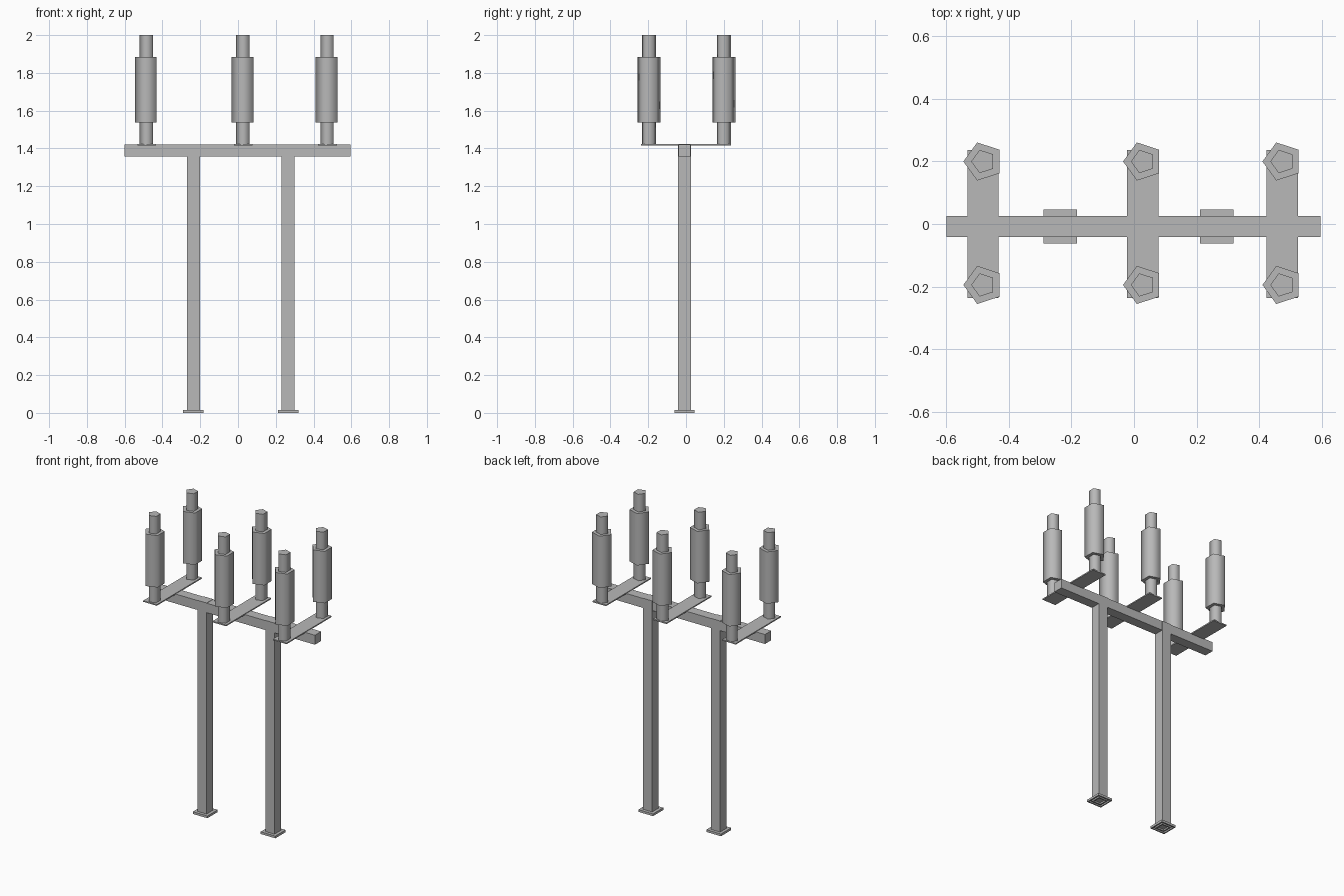
import bpy
import bmesh
from math import pi, radians
from mathutils import Matrix, Vector

cube = bpy.data.objects.get("Cube")
if cube:
    bpy.data.objects.remove(cube, do_unlink=True)

# One galvanised grey for the whole structure
grey = bpy.data.materials.new("galvanised grey")
grey.use_nodes = True
COLOUR = (0.48, 0.48, 0.48, 1)
grey.diffuse_color = COLOUR
bsdf = next(n for n in grey.node_tree.nodes if n.type == 'BSDF_PRINCIPLED')
bsdf.inputs["Base Color"].default_value = COLOUR


def finish(name, bm):
    mesh = bpy.data.meshes.new(name)
    bm.normal_update()
    bm.to_mesh(mesh)
    bm.free()
    mesh.materials.append(grey)
    obj = bpy.data.objects.new(name, mesh)
    bpy.context.collection.objects.link(obj)
    return obj


def box(name, low, high, rim=0, recess=0):
    """Box between two corners; a rim leaves a hollow underside."""
    low, high = Vector(low), Vector(high)
    bm = bmesh.new()
    bmesh.ops.create_cube(bm, size=1)
    bmesh.ops.scale(bm, vec=high - low, verts=bm.verts)
    bmesh.ops.translate(bm, vec=(low + high) / 2, verts=bm.verts)
    if rim:
        bm.normal_update()
        bottom = min(bm.faces, key=lambda f: f.calc_center_median().z)
        bmesh.ops.inset_region(bm, faces=[bottom], thickness=rim)
        hole = bmesh.ops.extrude_discrete_faces(bm, faces=[bottom])["faces"][0]
        bmesh.ops.translate(bm, vec=(0, 0, recess), verts=hole.verts)
    return finish(name, bm)


def pentagon(name, x, y, radius, bottom, top):
    """Five-sided prism with one corner towards -x."""
    bm = bmesh.new()
    bmesh.ops.create_cone(bm, cap_ends=True, segments=5, radius1=radius,
                          radius2=radius, depth=top - bottom)
    corner = max(bm.verts, key=lambda v: v.co.x).co
    turn = pi - Vector((1, 0)).angle_signed(corner.xy) * -1
    bmesh.ops.rotate(bm, matrix=Matrix.Rotation(turn, 3, 'Z'), verts=bm.verts)
    bmesh.ops.translate(bm, vec=(x, y, (bottom + top) / 2), verts=bm.verts)
    obj = finish(name, bm)
    bpy.ops.object.select_all(action='DESELECT')
    obj.select_set(True)
    bpy.context.view_layer.objects.active = obj
    bpy.ops.object.shade_smooth_by_angle(angle=radians(80))
    return obj


MID_Y = -0.008

# Crossbeam
box("crossbeam", (-0.6, -0.041, 1.357), (0.596, 0.025, 1.42))

# Two posts on hollow feet
for side, x in (("right", -0.236), ("left", 0.265)):
    box(side + "_post", (x - 0.034, MID_Y - 0.034, 0),
        (x + 0.034, MID_Y + 0.034, 1.422), rim=0.012, recess=0.05)
    box(side + "_foot", (x - 0.054, MID_Y - 0.054, 0),
        (x + 0.054, MID_Y + 0.054, 0.015), rim=0.012, recess=0.01)

# Three flat brackets, each with an insulator at either end
for place, x in (("right", -0.482), ("middle", 0.029), ("left", 0.475)):
    box(place + "_bracket", (x - 0.051, -0.237, 1.416),
        (x + 0.049, 0.237, 1.424))
    for end, y in (("front", -0.195), ("back", 0.2)):
        name = place + "_" + end + "_insulator"
        pentagon(name + "_core", x, y, 0.039, 1.42, 2)
        pentagon(name + "_body", x, y, 0.064, 1.537, 1.883)
